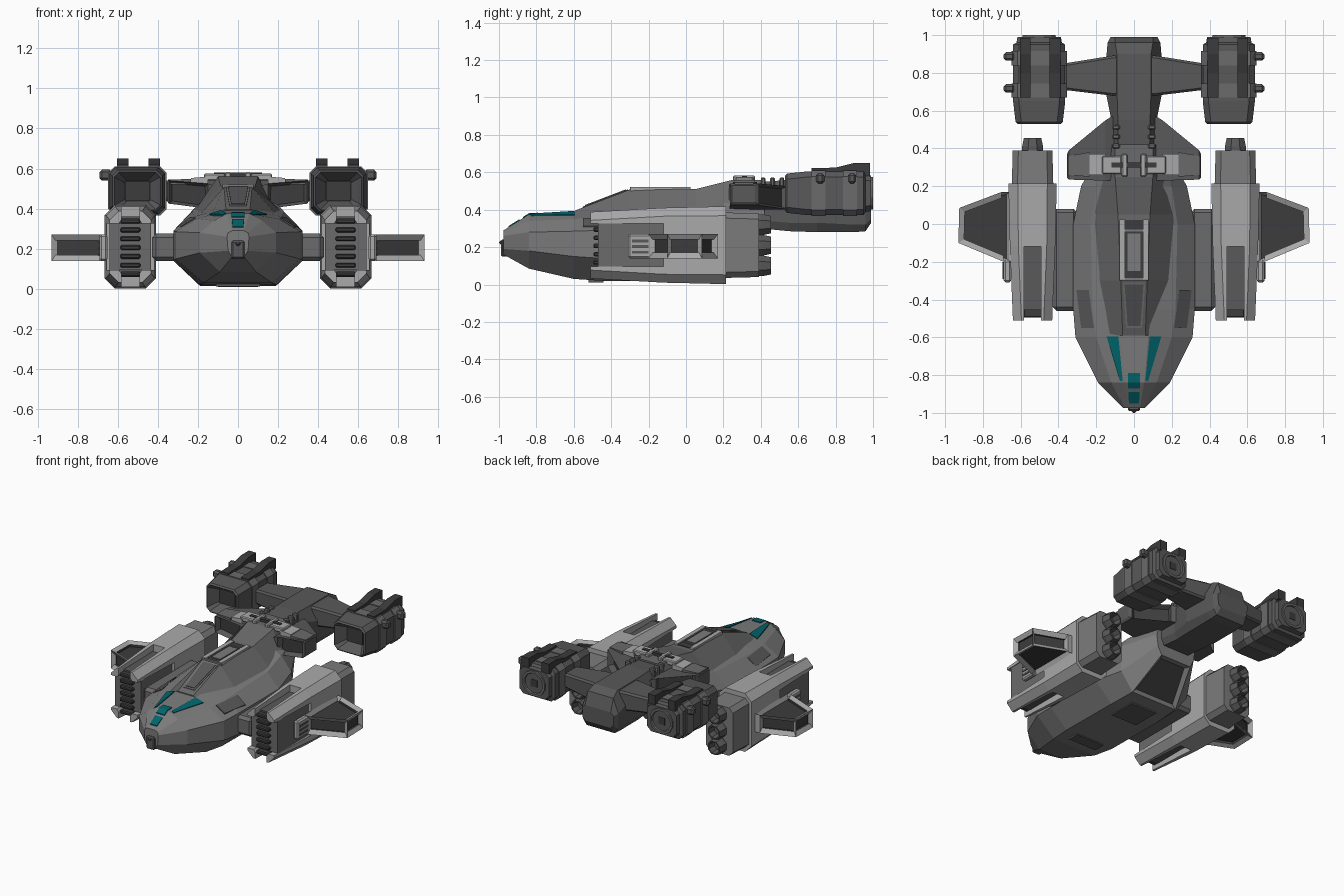
import bpy, bmesh, math
from mathutils import Vector

if "Cube" in bpy.data.objects:
    bpy.data.objects.remove(bpy.data.objects["Cube"])


def material(name, r, g, b):
    m = bpy.data.materials.new(name)
    m.diffuse_color = (r, g, b, 1)
    m.use_nodes = True
    m.node_tree.nodes["Principled BSDF"].inputs["Base Color"].default_value = m.diffuse_color
    return m


LIGHT = material("light grey", .40, .40, .40)
HULL = material("hull grey", .20, .20, .20)
MID = material("mid grey", .145, .145, .145)
DARK = material("dark grey", .10, .10, .10)
BLACK = material("charcoal", .045, .045, .045)
TEAL = material("teal glass", .0, .13, .15)


def finish(name, bm, mats, mirror=False, bevel=0):
    bmesh.ops.recalc_face_normals(bm, faces=bm.faces)
    me = bpy.data.meshes.new(name)
    bm.to_mesh(me)
    bm.free()
    for m in mats:
        me.materials.append(m)
    ob = bpy.data.objects.new(name, me)
    bpy.context.collection.objects.link(ob)
    if bevel:
        b = ob.modifiers.new("Bevel", 'BEVEL')
        b.width, b.segments = bevel, 1
    if mirror:
        ob.modifiers.new("Mirror", 'MIRROR')
    return ob


def loft(name, rings, mat, mirror=False, bevel=0, inset=None):
    """Skin closed rings of points; inset = (rule, thickness, depth, material)."""
    bm = bmesh.new()
    vs = [[bm.verts.new(p) for p in r] for r in rings]
    n = len(vs[0])
    for a, b in zip(vs, vs[1:]):
        for i in range(n):
            bm.faces.new((a[i], a[(i + 1) % n], b[(i + 1) % n], b[i]))
    bm.faces.new(vs[0])
    bm.faces.new(vs[-1])
    bmesh.ops.recalc_face_normals(bm, faces=bm.faces)
    mats = [mat]
    if inset:
        rule, thick, depth, m2 = inset
        mats.append(m2)
        bm.normal_update()
        fs = [f for f in bm.faces if rule(f.normal, f.calc_center_median())]
        bmesh.ops.inset_individual(bm, faces=fs, thickness=thick, depth=-depth)
        for f in fs:
            f.material_index = 1
    return finish(name, bm, mats, mirror, bevel)


def boxes(name, spans, mat, mirror=False, bevel=0):
    """Several boxes (x0, x1, y0, y1, z0, z1) as one object."""
    bm = bmesh.new()
    for x0, x1, y0, y1, z0, z1 in spans:
        vs = bmesh.ops.create_cube(bm, size=1)["verts"]
        for v in vs:
            v.co = ((x0 + x1) / 2 + v.co.x * (x1 - x0), (y0 + y1) / 2 + v.co.y * (y1 - y0),
                    (z0 + z1) / 2 + v.co.z * (z1 - z0))
    return finish(name, bm, [mat], mirror, bevel)


def octo(y, cx, cz, hx, hz, c):
    q = [(hx, hz - c), (hx - c, hz), (c - hx, hz), (-hx, hz - c),
         (-hx, c - hz), (c - hx, -hz), (hx - c, -hz), (hx, c - hz)]
    return [(cx + a, y, cz + b) for a, b in q]


def circle(y, cx, cz, r, n):
    return [(cx + r * math.cos(math.tau * (i + .5) / n), y, cz + r * math.sin(math.tau * (i + .5) / n))
            for i in range(n)]


def sym(y, half):
    return [(x, y, z) for x, z in half] + [(-x, y, z) for x, z in reversed(half)]


def rect_x(x, y0, y1, z0, z1):
    return [(x, y0, z0), (x, y1, z0), (x, y1, z1), (x, y0, z1)]


def surf(stations, x, y):
    """Height of a lofted skin at x, y."""
    for (ya, ha), (yb, hb) in zip(stations, stations[1:]):
        if ya <= y <= yb:
            t = (y - ya) / (yb - ya)
            h = [(p[0] + (q[0] - p[0]) * t, p[1] + (q[1] - p[1]) * t) for p, q in zip(ha, hb)]
            if abs(x) <= h[0][0]:
                return h[0][1]
            for p, q in zip(h, h[1:]):
                if p[0] <= abs(x) <= q[0]:
                    return p[1] + (q[1] - p[1]) * (abs(x) - p[0]) / (q[0] - p[0] + 1e-6)
    return .35


def plate(name, stations, rows, mat, mirror=False, lift=.006):
    """Thin panel following a skin, given as rows (x0, x1, y)."""
    rings = []
    for x0, x1, y in rows:
        za, zb = surf(stations, x0, y), surf(stations, x1, y)
        rings.append([(x0, y, za - .003), (x1, y, zb - .003), (x1, y, zb + lift), (x0, y, za + lift)])
    return loft(name, rings, mat, mirror)


# Main fuselage, with a recessed ramp door under the rear
hull = [(-.975, [(.03, .29), (.05, .28), (.055, .26), (.05, .19), (.03, .16)]),
        (-.84, [(.055, .375), (.12, .34), (.19, .28), (.19, .18), (.09, .085)]),
        (-.6, [(.075, .39), (.2, .35), (.31, .285), (.31, .15), (.17, .03)]),
        (-.45, [(.08, .40), (.22, .36), (.322, .29), (.322, .14), (.19, .02)]),
        (0, [(.1, .42), (.23, .385), (.322, .29), (.322, .14), (.19, .015)]),
        (.2, [(.1, .46), (.2, .42), (.28, .32), (.275, .14), (.18, .02)]),
        (.42, [(.1, .5), (.14, .42), (.16, .36), (.15, .28), (.12, .22)])]
loft("fuselage", [sym(y, h) for y, h in hull], HULL,
     inset=(lambda n, c: n.z < -.3 and c.y > .2 and abs(c.x) < .05, .035, .02, BLACK))
boxes("belly_hatches", [(-.11, .11, -.52, -.44, .012, .03), (-.1, .1, -.1, .1, .008, .03)], DARK)

# Raised cabin roof
roof = [(-.59, [(.06, .397), (.13, .37)]), (-.3, [(.07, .508), (.19, .37)]),
        (.05, [(.085, .51), (.215, .39)]), (.25, [(.1, .56), (.17, .42)]), (.42, [(.1, .56), (.14, .45)])]
loft("cabin_roof", [sym(y, h) for y, h in roof], MID)

# Windows and surface hatches
plate("side_window", hull, [(.06, .075, -.83), (.083, .145, -.595)], TEAL, True)
plate("nose_window", hull, [(-.027, .027, -.95), (-.03, .03, -.89)], TEAL)
plate("brow_window", hull, [(-.033, .033, -.872), (-.033, .033, -.84), (-.033, .033, -.79)], TEAL)
plate("shoulder_hatch", hull, [(.212, .28, -.55), (.24, .305, -.35)], DARK, True)
plate("roof_hatch_rim", roof, [(-.042, .042, -.55), (-.06, .06, -.31)], HULL, lift=.005)
plate("roof_hatch", roof, [(-.034, .034, -.54), (-.05, .05, -.32)], DARK, lift=.009)

# Nose sensor
boxes("nose_sensor", [(-.032, .032, -.99, -.94, .15, .24), (-.012, .012, -1, -.97, .215, .235)], DARK, bevel=.008)

# Dorsal bay with light rails
boxes("dorsal_bay_floor", [(-.05, .05, -.29, .02, .5, .514)], BLACK)
boxes("dorsal_bay_rails", [(.048, .078, -.295, .025, .5, .522)], LIGHT, True)
boxes("dorsal_bay_core", [(-.035, .035, -.25, -.05, .5, .519), (-.05, .05, -.04, -.03, .5, .52),
                          (-.078, .078, -.3, -.285, .5, .52)], HULL)

# Tail boom with sloped end
boom = [(.2, [(.08, .53), (.12, .46), (.12, .36), (.1, .32)]),
        (.55, [(.085, .56), (.12, .5), (.12, .33), (.1, .285)]),
        (.7, [(.09, .56), (.15, .46), (.145, .33), (.11, .28)]),
        (.9, [(.09, .56), (.145, .46), (.14, .32), (.11, .28)]),
        (.96, [(.1, .53), (.14, .43), (.135, .32), (.11, .285)]),
        (.99, [(.1, .44), (.125, .42), (.12, .35), (.1, .33)])]
loft("tail_boom", [sym(y, h) for y, h in boom], DARK)
boxes("boom_collars", [(.075, .115, y, y + .025, .5, .572) for y in (.4, .45, .5)], MID, True, .006)

# Shoulder intakes and the light plates over them
loft("shoulder_intake", [rect_x(.1, .23, .58, .40, .51), rect_x(.15, .23, .55, .40, .525),
                         rect_x(.345, .235, .39, .425, .54), rect_x(.355, .245, .37, .44, .53)], DARK, True,
     inset=(lambda n, c: n.y < -.7 and .15 < c.x < .34 or (n.y > .3 and c.x > .2 and c.x < .34), .02, .04, BLACK))
loft("shoulder_plate", [rect_x(.15, .26, .37, .52, .56), rect_x(.235, .26, .37, .52, .553)], LIGHT, True)
loft("shoulder_tip_plate", [rect_x(.235, .25, .38, .52, .548), rect_x(.35, .26, .36, .52, .545)], MID, True)
boxes("spine_plate", [(.035, .065, .25, .37, .54, .582), (.065, .17, .265, .36, .54, .575)], LIGHT, True, .006)
boxes("spine_latch", [(-.12, .12, .3, .325, .55, .58)], BLACK)

# Side brackets that carry the engine pods
boxes("pod_bracket", [(.3, .43, -.46, .08, .14, .275)], MID, True, .02)

# Engine pods: rear body, four front prongs, recessed core
PX, PZ = .537, .21
loft("pod_body", [octo(-.12, PX, PZ, .12, .2, .045), octo(.215, PX, PZ, .128, .208, .05)], LIGHT, True)
for sx in (-1, 1):
    for sz in (-1, 1):
        rings = []
        for y, hx, hz in ((-.51, .104, .178), (-.12, .12, .2)):
            q = [(hx, hz - .045), (hx - .045, hz), (.045, hz), (.045, hz - .045), (hx - .045, .115), (hx, .115)]
            rings.append([(PX + sx * a, y, PZ + sz * b) for a, b in q])
        loft("pod_prong", rings, LIGHT, True)
boxes("pod_side_panel", [(.435, .64, -.47, -.1, .095, .325)], MID, True)
boxes("pod_core", [(.47, .604, -.455, -.1, .06, .36)], DARK, True)
boxes("intake_ribs", [(.487, .587, -.495, -.44, .062 + i * .044, .086 + i * .044) for i in range(7)], BLACK, True, .006)
loft("pod_rear_block", [octo(.2, PX, PZ, .11, .175, .03), octo(.39, PX, PZ, .105, .17, .03)], HULL, True)
boxes("pod_trim_line", [(.417, .657, .19, .2, .07, .35)], HULL, True)
for z in (.1, .21, .32):
    loft("pod_thruster", [circle(y, PX, z, r, 8) for y, r in
                          ((.38, .06), (.41, .06), (.455, .05), (.455, .042), (.4, .036))], DARK, True)

# Wing stubs: framed panels, dark inside
wing = [(.66, .17), (.70, .17), (.925, .085), (.93, -.1), (.69, -.2), (.66, -.2)]
loft("wing", [[(x, y, z) for x, y in wing] for z in (.14, .27)], LIGHT, True,
     inset=(lambda n, c: c.x > .7, .02, .03, BLACK))
boxes("wing_root", [(.65, .69, -.31, -.19, .14, .27)], LIGHT, True, .01)
boxes("wing_root_vent", [(.65, .695, -.29, -.2, .165 + i * .03, .18 + i * .03) for i in range(3)], DARK, True)

# Pylons to the rear nacelles
loft("nacelle_pylon", [rect_x(.08, .68, .895, .42, .555), rect_x(.12, .68, .89, .42, .555),
                       rect_x(.37, .71, .85, .44, .54)], DARK, True, .012)

# Rear nacelles with hollow rectangular intake
NX, NZ = .502, .488
loft("nacelle", [octo(y, NX, NZ, hx, hz, c) for y, hx, hz, c in (
    (.61, .06, .05, .01), (.545, .105, .085, .02), (.53, .115, .095, .025), (.54, .125, .105, .03),
    (.65, .138, .117, .03), (.95, .138, .117, .03), (.96, .12, .1, .03), (.99, .115, .095, .03))], DARK, True)
boxes("intake_floor", [(.44, .564, .595, .605, .438, .538)], BLACK, True)
for y in (.67, .84):
    loft("nacelle_strap", [octo(v, NX, NZ, .146, .122, .032) for v in (y, y + .075)], MID, True)
loft("nacelle_nozzle", [circle(y, NX, NZ, r, 12) for y, r in
                        ((.96, .095), (1, .09), (1, .074), (.93, .05))], MID, True)
boxes("nacelle_nozzle_core", [(NX - .025, NX + .025, .985, .993, NZ - .025, NZ + .025)], BLACK, True)

# Fins on top of the nacelles and pipes on the outside
fin = [(.67, .58), (.67, .622), (.8, .625), (.9, .65), (.985, .65), (.985, .58)]
for x in (.39, .547):
    loft("nacelle_fin", [[(v, y, z) for y, z in fin] for v in (x, x + .057)], BLACK, True)
boxes("nacelle_pipes", [(.63, .69, y, y + .045, .54, .595) for y in (.695, .865)], DARK, True, .012)
